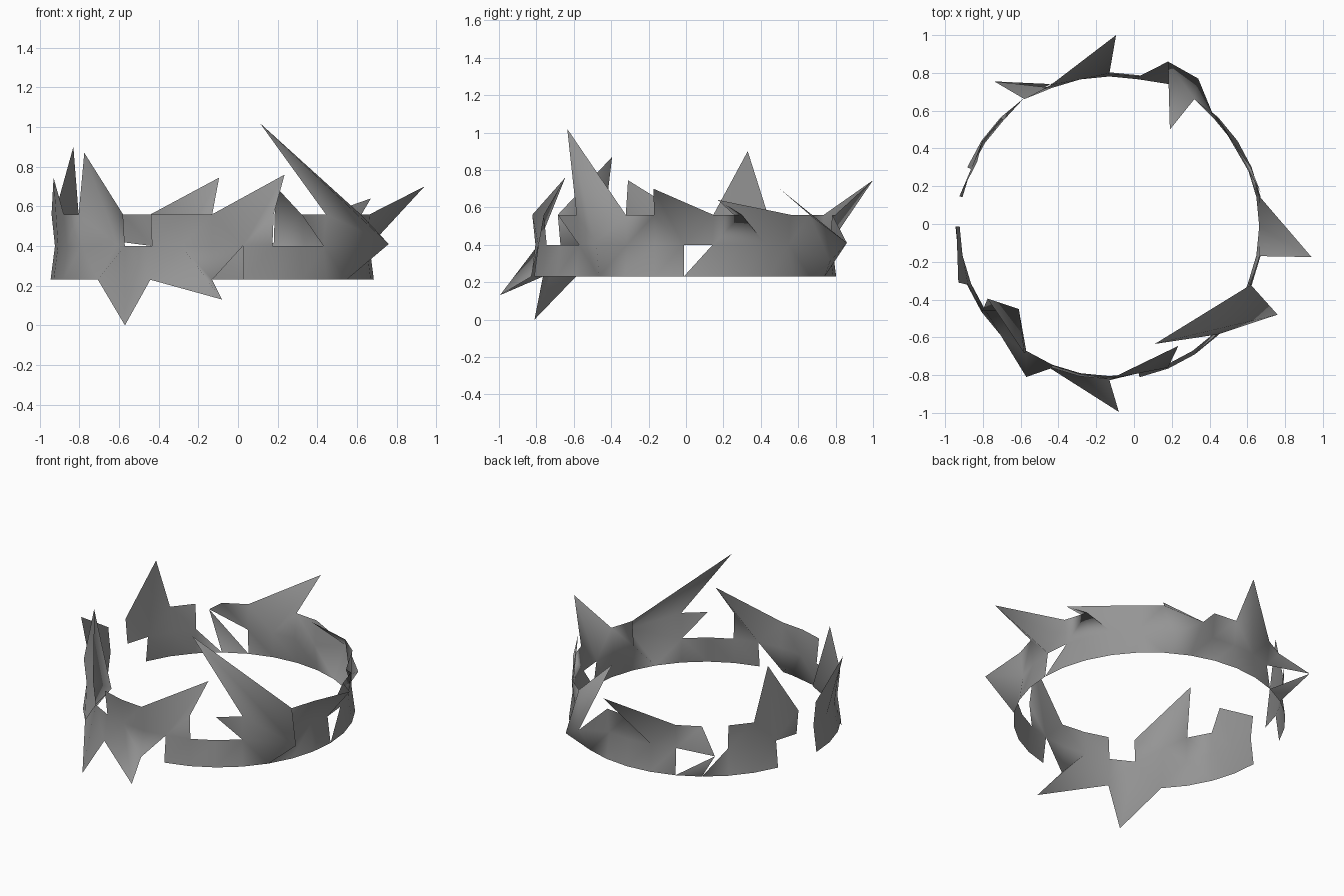
import bpy, bmesh
from math import cos, sin, tau

if "Cube" in bpy.data.objects:
    bpy.data.objects.remove(bpy.data.objects["Cube"])

SEGMENTS = 32
CENTRE = (-0.13, -0.012)
# rows of the band: (radius, height)
ROWS = [(0.815, 0.23), (0.793, 0.40), (0.81, 0.56)]

# torn points pulled out of the band: (row, column) -> position
SPIKES = {
    (2, 0): (0.94, -0.175, 0.70),
    (2, 3): (0.67, 0.17, 0.64),
    (1, 5): (0.34, 0.77, 0.31),
    (1, 6): (0.18, 0.86, 0.41),
    (2, 6): (0.19, 0.50, 0.70),
    (2, 9): (-0.095, 1.0, 0.745),
    (1, 11): (-0.74, 0.755, 0.44),
    (2, 14): (-0.83, 0.33, 0.90),
    (2, 17): (-0.93, -0.31, 0.745),
    (1, 20): (-0.61, -0.45, 0.41),
    (2, 20): (-0.775, -0.395, 0.87),
    (0, 21): (-0.57, -0.81, 0.0),
    (0, 23): (-0.08, -0.995, 0.13),
    (2, 25): (0.235, -0.645, 0.76),
    (1, 29): (0.76, -0.48, 0.41),
    (2, 29): (0.11, -0.635, 1.02),
}
# panels broken out completely (row, column)
MISSING = {(0, 14), (0, 15), (1, 11), (1, 15), (1, 21), (1, 26)}
# panels with one corner broken off; corner order runs round the panel
BROKEN = {(0, 24): 1, (0, 0): 3, (0, 10): 3, (0, 11): 3,
          (1, 6): 3, (1, 27): 0}


def point(row, col):
    if (row, col) in SPIKES:
        return SPIKES[row, col]
    radius, z = ROWS[row]
    a = tau * col / SEGMENTS
    return (CENTRE[0] + radius * cos(a), CENTRE[1] + radius * sin(a), z)


# jagged broken band
bm = bmesh.new()
grid = [[bm.verts.new(point(r, c)) for c in range(SEGMENTS)] for r in range(3)]
for r in range(2):
    for c in range(SEGMENTS):
        if (r, c) in MISSING:
            continue
        n = (c + 1) % SEGMENTS
        panel = [grid[r][c], grid[r][n], grid[r + 1][n], grid[r + 1][c]]
        if (r, c) in BROKEN:
            panel.pop(BROKEN[r, c])
            bm.faces.new(panel)
            continue
        # fold each panel along its shorter diagonal
        p, q, s, t = panel
        if (p.co - s.co).length > (q.co - t.co).length + 0.01:
            p, q, s, t = q, s, t, p
        bm.faces.new((p, q, s))
        bm.faces.new((p, s, t))
loose = [v for v in bm.verts if not v.link_faces]
bmesh.ops.delete(bm, geom=loose, context='VERTS')
for f in bm.faces:
    f.smooth = True

mesh = bpy.data.meshes.new("jagged_band")
bm.to_mesh(mesh)
bm.free()
dark = bpy.data.materials.new("dark_grey")
dark.diffuse_color = (0.3, 0.3, 0.3, 1)
dark.use_nodes = True
dark.node_tree.nodes["Principled BSDF"].inputs["Base Color"].default_value = dark.diffuse_color
mesh.materials.append(dark)
band = bpy.data.objects.new("jagged_band", mesh)
bpy.context.collection.objects.link(band)
